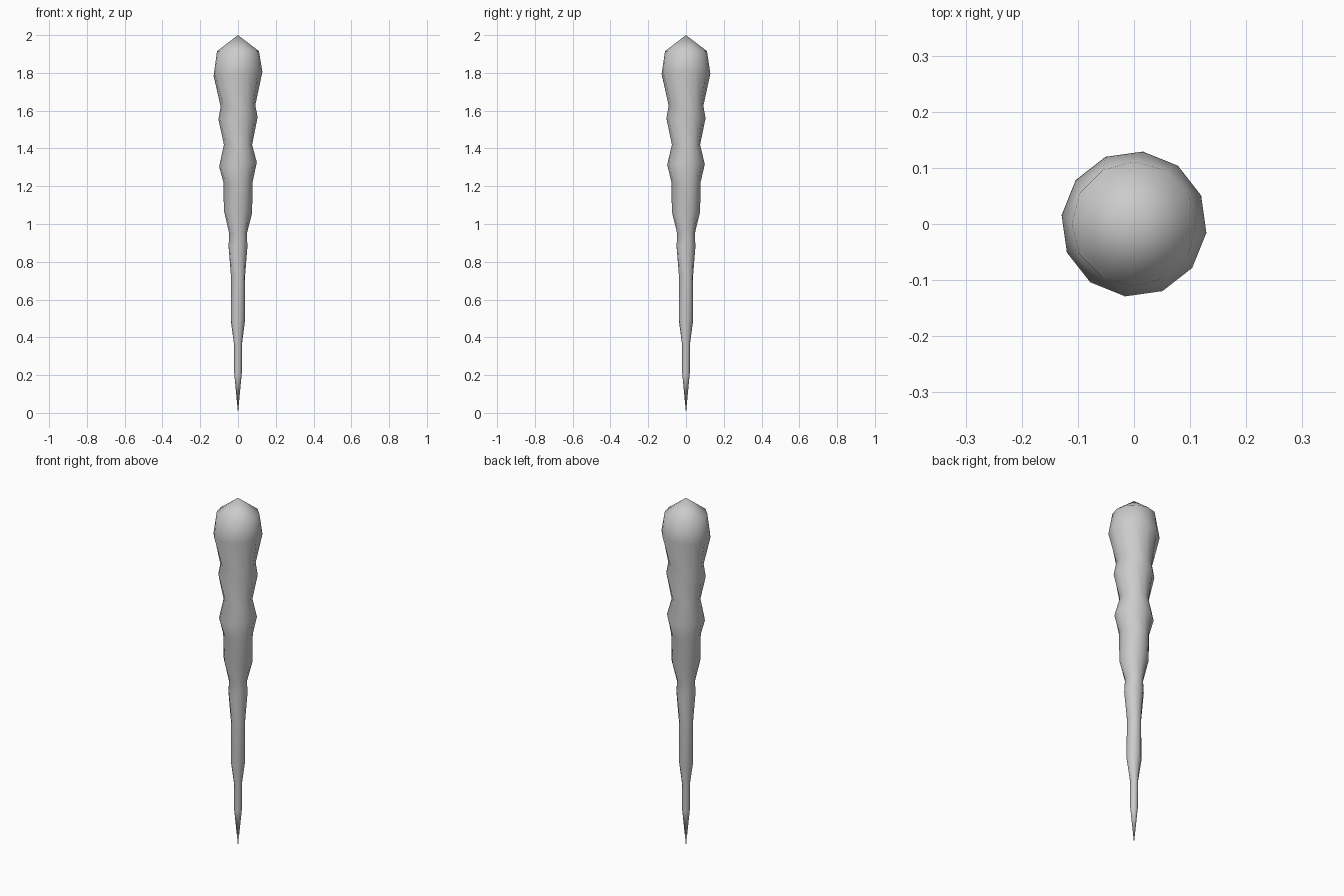
import bpy, bmesh, math

if "Cube" in bpy.data.objects:
    bpy.data.objects.remove(bpy.data.objects["Cube"])

SIDES = 12
# rings of the shaft: height, radius, sideways tilt, twist in degrees
RINGS = [
    (1.915, 0.111, 0.0, 0), (1.795, 0.130, 0.08, -7), (1.625, 0.092, 0.05, 4),
    (1.56, 0.104, 0.05, -4), (1.42, 0.075, 0.0, 5), (1.315, 0.100, 0.12, -5),
    (1.22, 0.077, 0.0, 3), (1.065, 0.075, -0.1, -4), (0.95, 0.047, 0.0, 5),
    (0.88, 0.050, 0.0, -3), (0.72, 0.037, 0.0, 4), (0.49, 0.038, 0.1, -5),
    (0.355, 0.020, 0.0, 4), (0.21, 0.020, 0.0, 0),
]

bm = bmesh.new()
loops = []
for z, r, tilt, twist in RINGS:
    loop = []
    for i in range(SIDES):
        a = 2 * math.pi * i / SIDES + math.radians(twist)
        x, y = r * math.cos(a), r * math.sin(a)
        loop.append(bm.verts.new((x, y, z + tilt * x)))
    loops.append(loop)

# crown point and lower tip
crown = bm.verts.new((0, 0, 2))
tip = bm.verts.new((0, 0, 0))
for i in range(SIDES):
    j = (i + 1) % SIDES
    bm.faces.new((crown, loops[0][i], loops[0][j]))
    for up, low in zip(loops, loops[1:]):
        bm.faces.new((up[i], low[i], low[j], up[j]))
    bm.faces.new((tip, loops[-1][j], loops[-1][i]))

bmesh.ops.recalc_face_normals(bm, faces=bm.faces)
for f in bm.faces:
    f.smooth = True
mesh = bpy.data.meshes.new("icicle")
bm.to_mesh(mesh)
bm.free()
bpy.context.collection.objects.link(bpy.data.objects.new("icicle", mesh))
